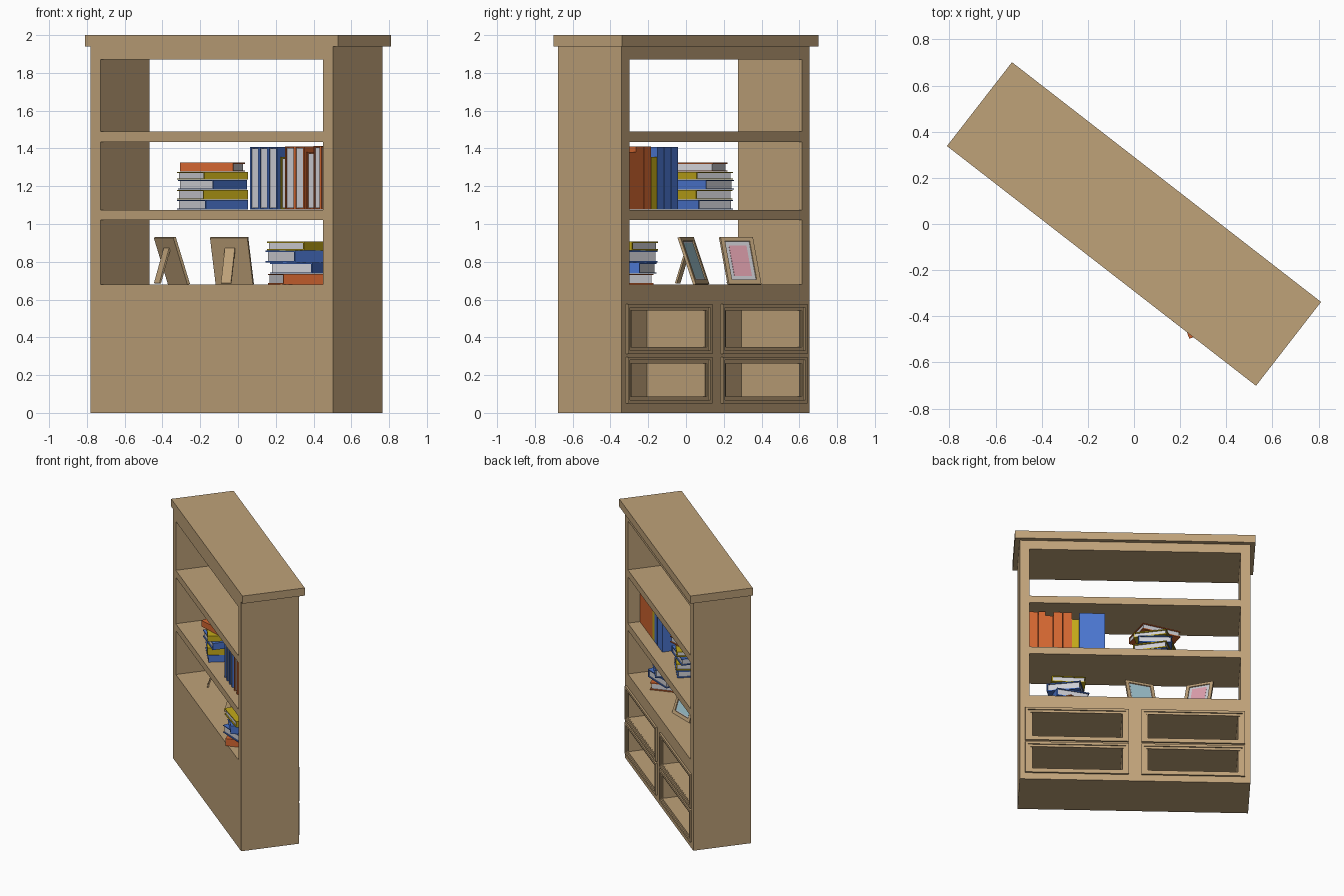
import bpy, bmesh, math
from mathutils import Matrix, Vector

if "Cube" in bpy.data.objects:
    bpy.data.objects.remove(bpy.data.objects["Cube"])

# whole bookcase is turned about z; its open front faces local +y
TURN = Matrix.Rotation(math.radians(-37.8), 4, 'Z')


def mat(name, r, g, b):
    m = bpy.data.materials.new(name)
    m.diffuse_color = (r, g, b, 1)
    m.use_nodes = True
    m.node_tree.nodes["Principled BSDF"].inputs["Base Color"].default_value = m.diffuse_color
    return m


WOOD = mat("wood", 0.52, 0.36, 0.19)
RED = mat("red_cover", 0.64, 0.13, 0.03)
YEL = mat("yellow_cover", 0.55, 0.40, 0.01)
BLU = mat("blue_cover", 0.07, 0.18, 0.62)
PAGE = mat("pages", 0.62, 0.62, 0.66)
PINK = mat("pink_picture", 0.75, 0.36, 0.43)
SKY = mat("blue_picture", 0.36, 0.58, 0.65)


def boxes(name, parts, matrix, mats):
    """One object from boxes (x0,x1,y0,y1,z0,z1[,material index])."""
    bm = bmesh.new()
    for p in parts:
        x0, x1, y0, y1, z0, z1 = p[:6]
        m = Matrix.Translation(((x0 + x1) / 2, (y0 + y1) / 2, (z0 + z1) / 2)) \
            @ Matrix.Diagonal((x1 - x0, y1 - y0, z1 - z0, 1))
        n = len(bm.faces)
        bmesh.ops.create_cube(bm, size=1, matrix=m)
        bm.faces.ensure_lookup_table()
        for f in bm.faces[n:]:
            f.material_index = p[6] if len(p) > 6 else 0
    me = bpy.data.meshes.new(name)
    bm.to_mesh(me)
    bm.free()
    for m in mats:
        me.materials.append(m)
    ob = bpy.data.objects.new(name, me)
    ob.matrix_world = matrix
    bpy.context.collection.objects.link(ob)
    return ob


def ring(x0, x1, z0, z1, w, y0, y1):
    """Four bars making a rectangular frame in the xz plane."""
    return [(x0, x0 + w, y0, y1, z0, z1), (x1 - w, x1, y0, y1, z0, z1),
            (x0 + w, x1 - w, y0, y1, z0, z0 + w), (x0 + w, x1 - w, y0, y1, z1 - w, z1)]


# carcass
B, F, W, I = -0.228, 0.198, 0.813, 0.745
boxes("top_slab", [(-0.848, 0.848, -0.23, 0.23, 1.94, 2.0)], TURN, [WOOD])
boxes("side_panels", [(-W, -I, B, F, 0, 1.94), (I, W, B, F, 0, 1.94)], TURN, [WOOD])
for name, z0, z1 in (("top_rail", 1.87, 1.94), ("upper_shelf", 1.435, 1.49),
                     ("middle_shelf", 1.02, 1.075), ("cabinet_top", 0.545, 0.68),
                     ("cabinet_divider", 0.265, 0.35), ("cabinet_base", 0, 0.085)):
    boxes(name, [(-I, I, B, F, z0, z1)], TURN, [WOOD])

# lower cabinet with four open compartments
low = []
for z0, z1 in ((0.085, 0.265), (0.35, 0.545)):
    low += [(-I, I, B, -0.19, z0, z1), (-0.09, 0.09, -0.19, F, z0, z1),
            (-I, -0.725, -0.19, F, z0, z1), (0.725, I, -0.19, F, z0, z1)]
boxes("cabinet_walls", low, TURN, [WOOD])
for i, x0 in enumerate((-0.775, 0.045)):
    for j, (z0, z1) in enumerate(((0.05, 0.297), (0.313, 0.577))):
        x1, s = x0 + 0.73, 0.018
        boxes(f"compartment_moulding_{i}{j}",
              ring(x0, x1, z0, z1, s, F, F + 0.014)
              + ring(x0 + s, x1 - s, z0 + s, z1 - s, 0.018, F, F + 0.005), TURN, [WOOD])


def book(name, cover, matrix, depth, length, t):
    """Book lying flat: spine at +x, length along y, bottom at z = 0."""
    d, l, c = depth / 2, length / 2, 0.007
    boxes(name, [(-d, d, -l, l, 0, c), (-d, d, -l, l, t - c, t),
                 (d - c, d, -l, l, c, t - c),
                 (-d + 0.008, d - c, -l + 0.008, l - 0.008, c, t - c, 1)],
          matrix, [cover, PAGE])


# upright books: spine to the front, filling from the right wall
upright = Matrix(((0, 0, 1, 0), (1, 0, 0, 0), (0, 1, 0, 0), (0, 0, 0, 1)))
u = 0.742
for i, (c, t, h, d) in enumerate((
        (RED, 0.062, 0.335, 0.275), (RED, 0.05, 0.338, 0.27), (RED, 0.056, 0.305, 0.26),
        (RED, 0.066, 0.335, 0.275), (RED, 0.066, 0.335, 0.275), (YEL, 0.05, 0.28, 0.25),
        (BLU, 0.062, 0.332, 0.275), (BLU, 0.06, 0.332, 0.275), (BLU, 0.06, 0.332, 0.275))):
    u -= t
    pos = Matrix.Translation((u, 0.11 - d / 2, 1.076 + h / 2))
    book(f"upright_book_{i}", c, TURN @ pos @ upright, d, h, t - 0.002)


# lying stacks: (cover, spine direction in degrees, thickness)
def stack(name, x, y, z, items):
    for i, (c, ang, t) in enumerate(items):
        m = Matrix.Translation((x, y, z)) @ Matrix.Rotation(math.radians(ang), 4, 'Z')
        book(f"{name}_{i}", c, m, 0.24, 0.29, t - 0.001)
        z += t


stack("middle_stack", -0.135, 0.065, 1.076,
      ((BLU, -50, 0.053), (YEL, -54, 0.053), (BLU, -38, 0.053), (YEL, -53, 0.042), (RED, -105, 0.049)))
stack("lower_stack", 0.335, -0.335, 0.681,
      ((RED, -70, 0.056), (BLU, -22, 0.06), (BLU, -50, 0.063), (YEL, -35, 0.048)))


# leaning photo frames with a prop leg; picture faces local +y
def photo(name, x, y, facing, w, picture, mat_border):
    base = Matrix.Translation((x, y, 0.682)) @ Matrix.Rotation(math.radians(facing - 90), 4, 'Z')
    lean = base @ Matrix.Translation((0, 0.044, 0)) @ Matrix.Rotation(math.radians(19.5), 4, 'X')
    h, k = w / 2, 0.024
    parts = ring(-h, h, 0, 0.265, k, -0.014, 0.002)
    parts += [(-h + k, h - k, -0.014, -0.008, k, 0.265 - k)]
    parts += [(-h + k, h - k, -0.008, -0.005, k, 0.265 - k, 1)]
    e = k + mat_border
    parts += [(-h + e, h - e, -0.005, -0.003, e, 0.265 - e, 2)]
    boxes(name, parts, lean, [WOOD, PAGE, picture])
    a, b = Vector((0, -0.035, 0.19)), Vector((0, -0.095, 0.004))
    ang = math.atan2(a.y - b.y, a.z - b.z)
    leg = base @ Matrix.Translation(b) @ Matrix.Rotation(-ang, 4, 'X')
    boxes(name + "_leg", [(-0.028, 0.028, -0.005, 0.005, 0, (a - b).length)], leg, [WOOD])


photo("left_photo", -0.345, 0.29, 31, 0.2, PINK, 0.022)
photo("right_photo", -0.03, 0.045, 70, 0.21, SKY, 0.008)
